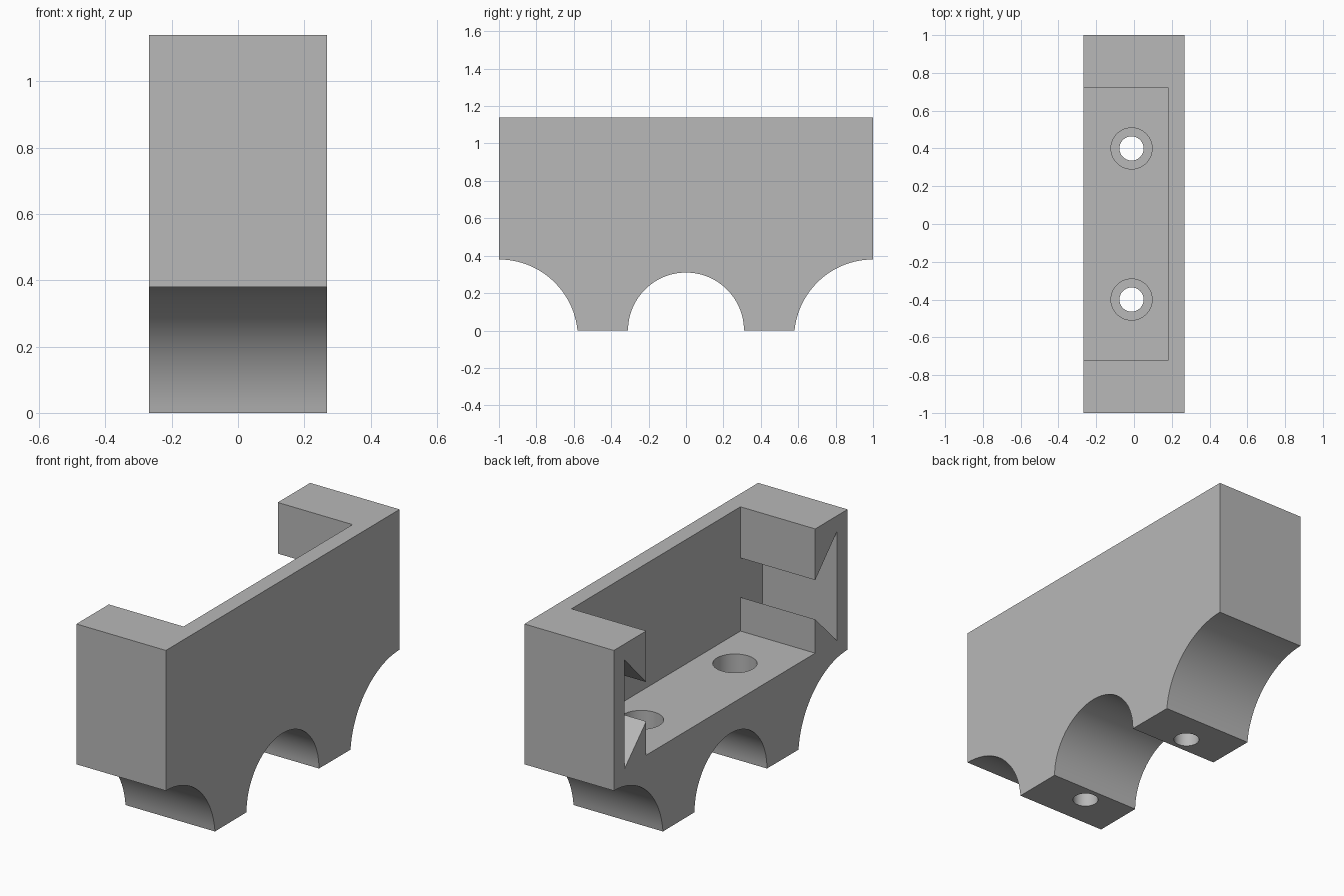
import bpy, bmesh
from math import sin, cos, pi, acos

cube = bpy.data.objects.get("Cube")
if cube:
    bpy.data.objects.remove(cube, do_unlink=True)

HALF_X, HALF_Y, TOP = 0.268, 1.0, 1.14
WALL_X = 0.18        # inner face of the back wall
FLOOR = 0.467        # pocket floor height

grey = bpy.data.materials.new("plain grey")
grey.diffuse_color = (0.48, 0.48, 0.48, 1)
grey.use_nodes = True
grey.node_tree.nodes["Principled BSDF"].inputs["Base Color"].default_value = (0.48, 0.48, 0.48, 1)


def add_object(name, bm):
    bmesh.ops.recalc_face_normals(bm, faces=bm.faces)
    mesh = bpy.data.meshes.new(name)
    bm.to_mesh(mesh)
    bm.free()
    mesh.materials.append(grey)
    obj = bpy.data.objects.new(name, mesh)
    bpy.context.collection.objects.link(obj)
    return obj


def prism(name, profile, x0, x1):
    """Extrude a (y, z) profile along x."""
    bm = bmesh.new()
    face = bm.faces.new([bm.verts.new((x0, y, z)) for y, z in profile])
    moved = bmesh.ops.extrude_face_region(bm, geom=[face])["geom"]
    bmesh.ops.translate(bm, vec=(x1 - x0, 0, 0),
                        verts=[v for v in moved if isinstance(v, bmesh.types.BMVert)])
    return add_object(name, bm)


def cylinder(name, radius, x, y, z0, z1):
    profile = [(x + radius * cos(2 * pi * i / 48), y + radius * sin(2 * pi * i / 48)) for i in range(48)]
    bm = bmesh.new()
    face = bm.faces.new([bm.verts.new((px, py, z0)) for px, py in profile])
    moved = bmesh.ops.extrude_face_region(bm, geom=[face])["geom"]
    bmesh.ops.translate(bm, vec=(0, 0, z1 - z0),
                        verts=[v for v in moved if isinstance(v, bmesh.types.BMVert)])
    return add_object(name, bm)


def arc(cy, cz, r, start, end, n):
    return [(cy + r * cos(start + (end - start) * i / n),
             cz + r * sin(start + (end - start) * i / n)) for i in range(n + 1)]


def mirrored(half):
    """Complete a +y half profile with its mirror image."""
    return half + [(-y, z) for y, z in reversed(half) if y > 1e-5]


# Block with a central arch and a quarter arch at each end
side_r, side_z = 0.422, -0.042
side_end = pi - acos((1 - 0.58) / side_r)
half = arc(0, 0, 0.31, pi / 2, 0, 24)
half += arc(HALF_Y, side_z, side_r, side_end, pi / 2, 24)
half += [(HALF_Y, TOP)]
body = prism("bracket_body", mirrored(half), -HALF_X, HALF_X)

# Pocket open to the top and side, with a flared slot in each end wall
pocket_half = [(0.723, FLOOR), (0.723, 0.65), (0.91, 0.463),
               (0.91, 1.055), (0.723, 0.863), (0.723, TOP + 0.2)]
cutters = [prism("pocket_cutter", mirrored(pocket_half), -HALF_X - 0.2, WALL_X)]

# Counterbored screw holes through both feet
for side in (-1, 1):
    cutters.append(cylinder("screw_hole_cutter", 0.064, -0.013, 0.4 * side, -0.1, FLOOR + 0.1))
    cutters.append(cylinder("counterbore_cutter", 0.109, -0.013, 0.4 * side, 0.26, FLOOR + 0.1))

bpy.ops.object.select_all(action="DESELECT")
body.select_set(True)
bpy.context.view_layer.objects.active = body
for cutter in cutters:
    cutter.hide_render = True
    mod = body.modifiers.new("cut", "BOOLEAN")
    mod.operation = "DIFFERENCE"
    mod.solver = "EXACT"
    mod.object = cutter
    bpy.ops.object.modifier_apply(modifier=mod.name)
for cutter in cutters:
    bpy.data.objects.remove(cutter, do_unlink=True)

bpy.ops.object.shade_smooth_by_angle(angle=pi / 6)
